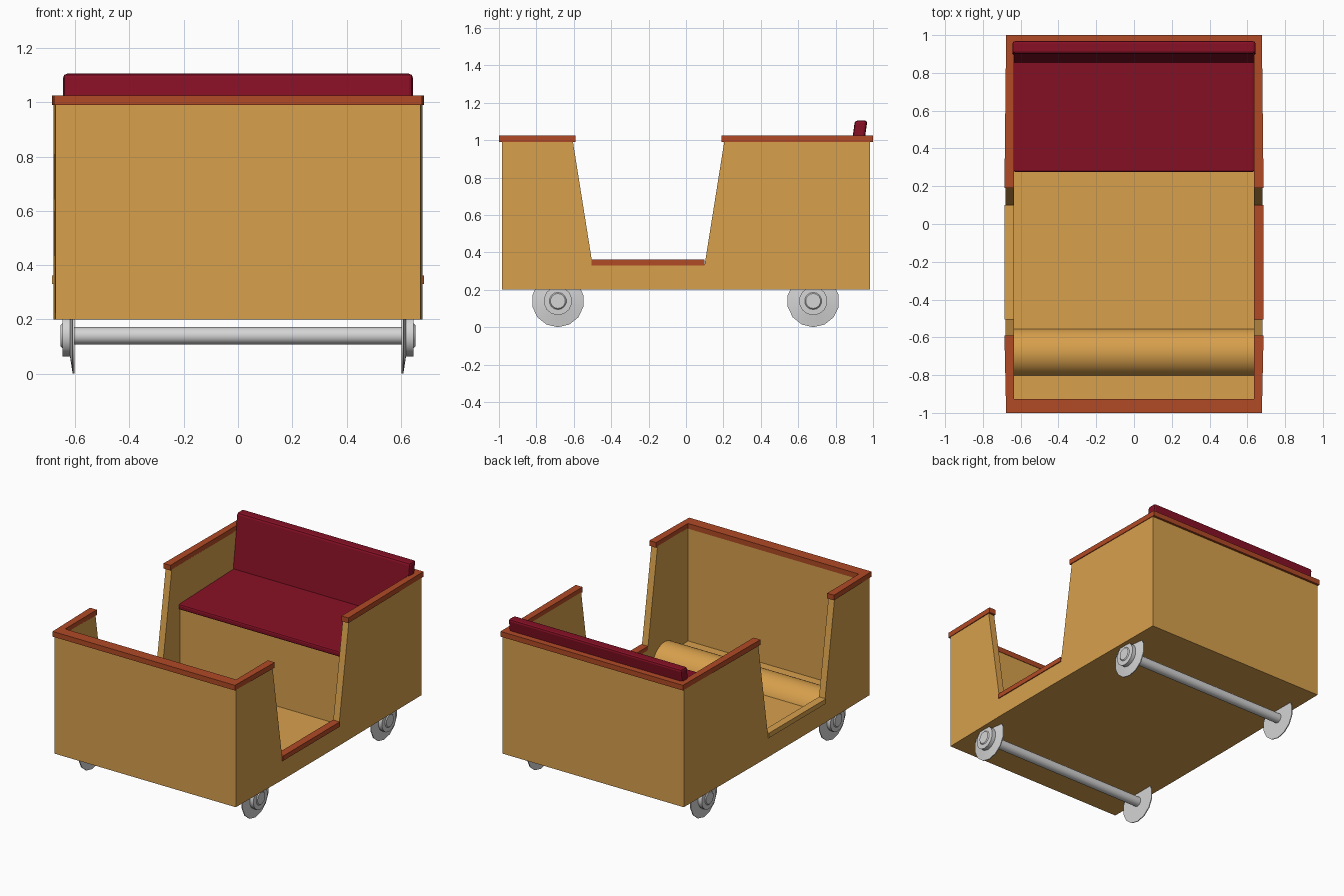
import bpy, bmesh, math

cube = bpy.data.objects.get("Cube")
if cube:
    bpy.data.objects.remove(cube, do_unlink=True)


def material(name, rgb):
    m = bpy.data.materials.new(name)
    m.use_nodes = True
    m.diffuse_color = (*rgb, 1)
    m.node_tree.nodes["Principled BSDF"].inputs["Base Color"].default_value = (*rgb, 1)
    return m


TAN = material("tan wood", (0.68, 0.35, 0.073))
TRIM = material("rust trim", (0.44, 0.067, 0.018))
SEAT = material("dark red seat", (0.24, 0.005, 0.018))
STEEL = material("light grey metal", (0.66, 0.66, 0.66))


def finish(name, bm, mat, smooth=False):
    bmesh.ops.recalc_face_normals(bm, faces=bm.faces)
    mesh = bpy.data.meshes.new(name)
    bm.to_mesh(mesh)
    bm.free()
    mesh.materials.append(mat)
    ob = bpy.data.objects.new(name, mesh)
    bpy.context.collection.objects.link(ob)
    if smooth:
        bpy.ops.object.select_all(action="DESELECT")
        ob.select_set(True)
        bpy.context.view_layer.objects.active = ob
        bpy.ops.object.shade_smooth_by_angle(angle=math.radians(35))
    return ob


def prism(name, polys, axis, lo, hi, mat, smooth=False, shape=None):
    """Extrude adjoining polygons along x or z; shape may then move vertices."""
    bm = bmesh.new()
    cache = {}

    def vert(p, t):
        if (p, t) not in cache:
            cache[p, t] = bm.verts.new((t, *p) if axis == "x" else (*p, t))
        return cache[p, t]

    edges = {(a, b) for poly in polys for a, b in zip(poly, poly[1:] + poly[:1])}
    for poly in polys:
        bm.faces.new([vert(p, lo) for p in reversed(poly)])
        bm.faces.new([vert(p, hi) for p in poly])
    for a, b in edges:
        if (b, a) not in edges:
            bm.faces.new([vert(a, lo), vert(b, lo), vert(b, hi), vert(a, hi)])
    if shape:
        for v in bm.verts:
            shape(v)
    return finish(name, bm, mat, smooth)


def box(name, x, y, z, mat):
    base = [(x[0], y[0]), (x[1], y[0]), (x[1], y[1]), (x[0], y[1])]
    return prism(name, [base], "z", z[0], z[1], mat)


def lathe(name, profile, centre, mat, sides):
    """Revolve (x, radius) points about an axle parallel to x."""
    bm = bmesh.new()
    rings = []
    for x, r in profile:
        ring = []
        for i in range(sides):
            a = 2 * math.pi * i / sides
            ring.append(bm.verts.new((x, centre[0] + r * math.sin(a), centre[1] - r * math.cos(a))))
        rings.append(ring)
    for a, b in zip(rings, rings[1:]):
        for i in range(sides):
            j = (i + 1) % sides
            bm.faces.new([a[i], a[j], b[j], b[i]])
    bm.faces.new(rings[0])
    bm.faces.new(rings[-1])
    return finish(name, bm, mat, True)


def bevel(ob, width):
    mod = ob.modifiers.new("bevel", "BEVEL")
    mod.width = width
    mod.segments = 2


INNER, END, BOTTOM, FLOOR, TOP = 0.635, 0.985, 0.2, 0.235, 0.995
FRONT_DOOR, REAR_DOOR, SILL = -0.5, 0.1, 0.335

# Tub: floor, end walls and slightly bowed side walls with door openings
box("floor", (-INNER, INNER), (-0.93, 0.93), (BOTTOM, FLOOR), TAN)
box("front_wall", (-0.672, 0.672), (-END, -0.93), (BOTTOM, TOP), TAN)
box("rear_wall", (-0.672, 0.672), (0.93, END), (BOTTOM, TOP), TAN)

f0, f1 = (FRONT_DOOR, BOTTOM), (FRONT_DOOR, SILL)
r0, r1 = (REAR_DOOR, BOTTOM), (REAR_DOOR, SILL)
side_panels = [
    [(-END, BOTTOM), f0, f1, (-0.605, TOP), (-END, TOP)],
    [f0, r0, r1, f1],
    [r0, (END, BOTTOM), (END, TOP), (0.205, TOP), r1],
]


def bow(v):
    if abs(v.co.x) > INNER + 0.01 and abs(v.co.y) > 0.9:
        v.co.x = math.copysign(0.673, v.co.x)


for side, s, sill_mat in (("left", 1, TRIM), ("right", -1, TAN)):
    lo, hi = sorted((s * INNER, s * 0.68))
    prism(side + "_side_wall", side_panels, "x", lo, hi, TAN, shape=bow)
    lo, hi = sorted((s * INNER, s * 0.686))
    box(side + "_door_sill", (lo, hi), (-0.505, 0.1), (0.33, 0.362), sill_mat)

# Top rails around both ends
for name, end, inner, door in (("front_rail", -1, -0.927, -0.59), ("rear_rail", 1, 0.927, 0.19)):
    half = [(0.677, end), (0.686, door), (INNER, door), (INNER, inner)]
    outline = half + [(-x, y) for x, y in reversed(half)]
    prism(name, [outline], "z", 0.99, 1.025, TRIM)

# Rounded cover over the front axle
arc = [math.radians(6 + 168 * i / 20) for i in range(21)]
hump = [(-0.68 + 0.13 * math.cos(a), 0.195 + 0.13 * math.sin(a)) for a in arc]
prism("axle_cover", [hump], "x", -INNER, INNER, TAN, smooth=True)

# Bench
box("bench_front", (-INNER, INNER), (0.29, 0.32), (FLOOR, 0.71), TAN)
cushion = [(0.275, 0.695), (0.9, 0.71), (0.9, 0.75), (0.275, 0.732)]
bevel(prism("seat_cushion", [cushion], "x", -0.637, 0.637, SEAT), 0.01)
backrest = [(0.848, 0.70), (0.912, 0.70), (0.97, 1.105), (0.903, 1.105)]
bevel(prism("seat_back", [backrest], "x", -0.644, 0.644, SEAT), 0.014)

# Flanged wheels and axles
wheel = [(0.603, 0.14), (0.609, 0.14), (0.619, 0.076), (0.646, 0.076),
         (0.647, 0.046), (0.653, 0.04)]
for place, y in (("front", -0.685), ("rear", 0.68)):
    for side, s in (("left", 1), ("right", -1)):
        lathe(f"{place}_{side}_wheel", [(s * x, r) for x, r in wheel], (y, 0.14), STEEL, 14)
    lathe(place + "_axle", [(-0.605, 0.032), (0.605, 0.032)], (y, 0.14), STEEL, 24)
